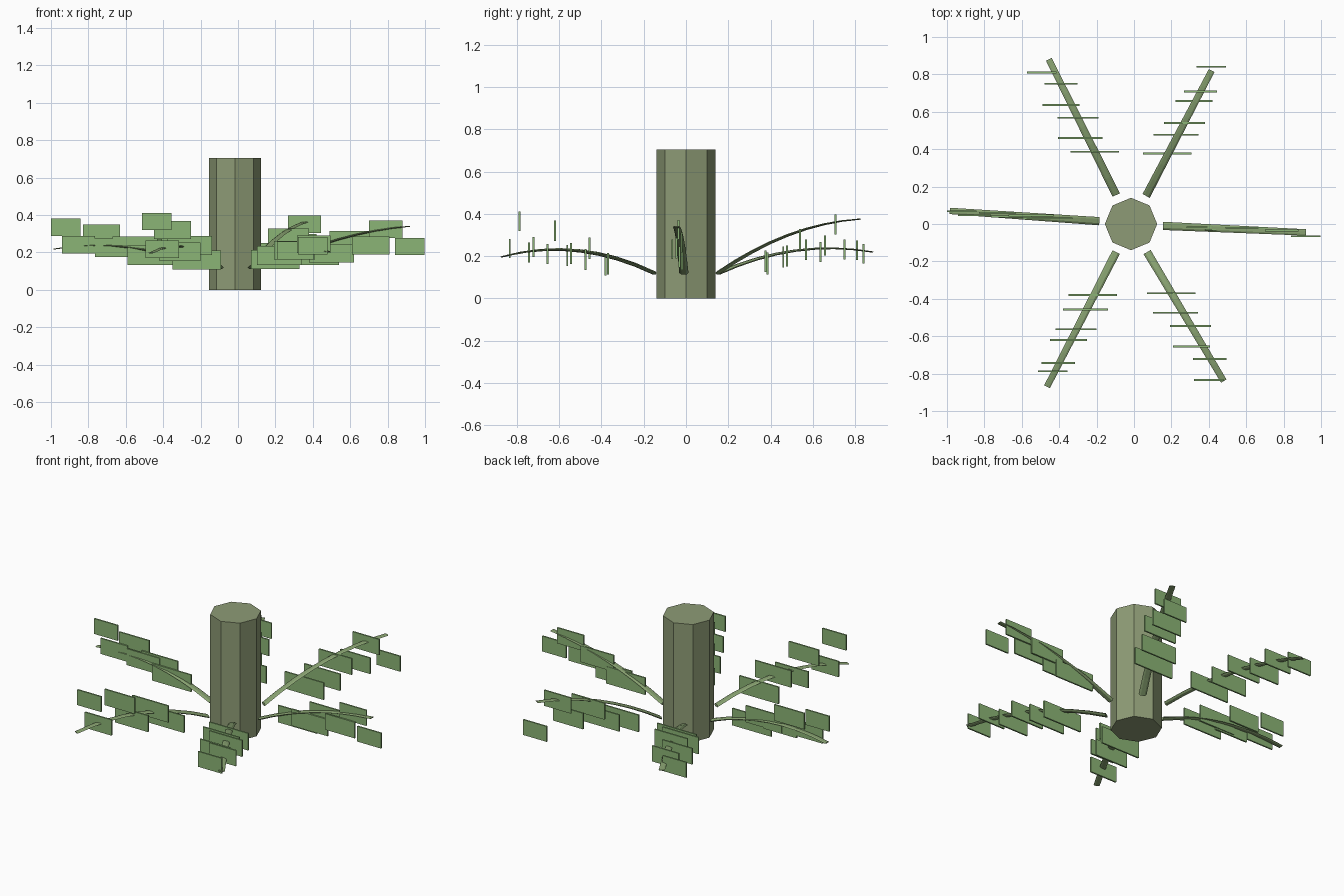
import bpy, bmesh, math
from mathutils import Vector


def material(name, rgb):
    m = bpy.data.materials.new(name)
    m.diffuse_color = (*rgb, 1)
    return m


BARK = material("bark_green", (0.27, 0.33, 0.18))
STEM = material("stem_green", (0.24, 0.35, 0.16))
LEAF = material("leaf_green", (0.26, 0.46, 0.18))


def add_object(name, bm, mat):
    bmesh.ops.recalc_face_normals(bm, faces=bm.faces)
    me = bpy.data.meshes.new(name)
    bm.to_mesh(me)
    bm.free()
    me.materials.append(mat)
    ob = bpy.data.objects.new(name, me)
    bpy.context.collection.objects.link(ob)
    return ob


# Arched stalk: flattened tapering six-sided strip
def stalk(name, root, tip, z_mid, steps=8):
    a, b = Vector(root), Vector(tip)
    side = Vector((-(b - a).y, (b - a).x, 0)).normalized()
    bm = bmesh.new()
    rings = []
    for i in range(steps + 1):
        t = i / steps
        p = a.lerp(b, t)
        # parabola through root, middle height and tip
        p.z = (a.z * (1 - t) * (1 - 2 * t) + z_mid * 4 * t * (1 - t)
               + b.z * t * (2 * t - 1))
        w, h = 0.022 - 0.005 * t, 0.009 - 0.006 * t
        ring = []
        for k in range(6):
            ang = k * math.pi / 3
            ring.append(bm.verts.new(p + side * (w * math.cos(ang))
                                     + Vector((0, 0, h * math.sin(ang)))))
        rings.append(ring)
    for r, s in zip(rings, rings[1:]):
        for k in range(6):
            bm.faces.new((r[k], r[(k + 1) % 6], s[(k + 1) % 6], s[k]))
    bm.faces.new(rings[0])
    bm.faces.new(rings[-1])
    add_object(name, bm, STEM)


# Leaflets: thin upright plates facing front, shrinking toward the tip
def leaflets(name, spots):
    bm = bmesh.new()
    for i, (x, y, z) in enumerate(spots):
        w, h = 0.26 - 0.0205 * i, 0.102 - 0.002 * i
        made = bmesh.ops.create_cube(bm, size=1)["verts"]
        for v in made:
            v.co = Vector((x + v.co.x * w, y + v.co.y * 0.009, z + v.co.z * h))
    add_object(name, bm, LEAF)


# Trunk: octagonal column
bm = bmesh.new()
bmesh.ops.create_cone(bm, cap_ends=True, segments=8, radius1=0.14,
                      radius2=0.14, depth=0.705)
trunk = add_object("trunk", bm, BARK)
trunk.location = (-0.016, 0, 0.3525)

# Fronds: name, stalk root, stalk tip, middle height, leaflet centres
fronds = [
    ("right", (0.155, -0.01, 0.12), (0.92, -0.045, 0.34), 0.27,
     [(0.41, -0.018, 0.185), (0.50, -0.03, 0.195), (0.60, -0.02, 0.265),
      (0.71, -0.045, 0.237), (0.79, -0.035, 0.325), (0.918, -0.065, 0.232)]),
    ("back_right", (0.065, 0.15, 0.12), (0.415, 0.82, 0.375), 0.30,
     [(0.178, 0.377, 0.175), (0.225, 0.478, 0.20), (0.27, 0.54, 0.28),
      (0.32, 0.658, 0.25), (0.355, 0.708, 0.35), (0.413, 0.84, 0.212)]),
    ("back_left", (-0.095, 0.155, 0.12), (-0.455, 0.88, 0.22), 0.226,
     [(-0.21, 0.386, 0.165), (-0.287, 0.46, 0.195), (-0.30, 0.568, 0.23),
      (-0.39, 0.636, 0.22), (-0.39, 0.75, 0.232), (-0.493, 0.81, 0.227)]),
    ("left", (-0.185, 0.015, 0.12), (-0.985, 0.07, 0.218), 0.228,
     [(-0.46, 0.03, 0.185), (-0.55, 0.045, 0.235), (-0.655, 0.04, 0.225),
      (-0.73, 0.06, 0.302), (-0.853, 0.046, 0.24), (-0.922, 0.068, 0.335)]),
    ("front_left", (-0.095, -0.15, 0.12), (-0.465, -0.87, 0.197), 0.228,
     [(-0.22, -0.38, 0.16), (-0.26, -0.457, 0.237), (-0.31, -0.562, 0.203),
      (-0.35, -0.62, 0.32), (-0.405, -0.743, 0.218), (-0.435, -0.787, 0.365)]),
    ("front_right", (0.07, -0.15, 0.12), (0.48, -0.84, 0.205), 0.222,
     [(0.20, -0.37, 0.163), (0.222, -0.475, 0.184), (0.302, -0.545, 0.212),
      (0.308, -0.655, 0.21), (0.405, -0.722, 0.243), (0.40, -0.834, 0.236)]),
]
for name, root, tip, z_mid, spots in fronds:
    stalk(name + "_stalk", root, tip, z_mid)
    leaflets(name + "_leaflets", spots)
